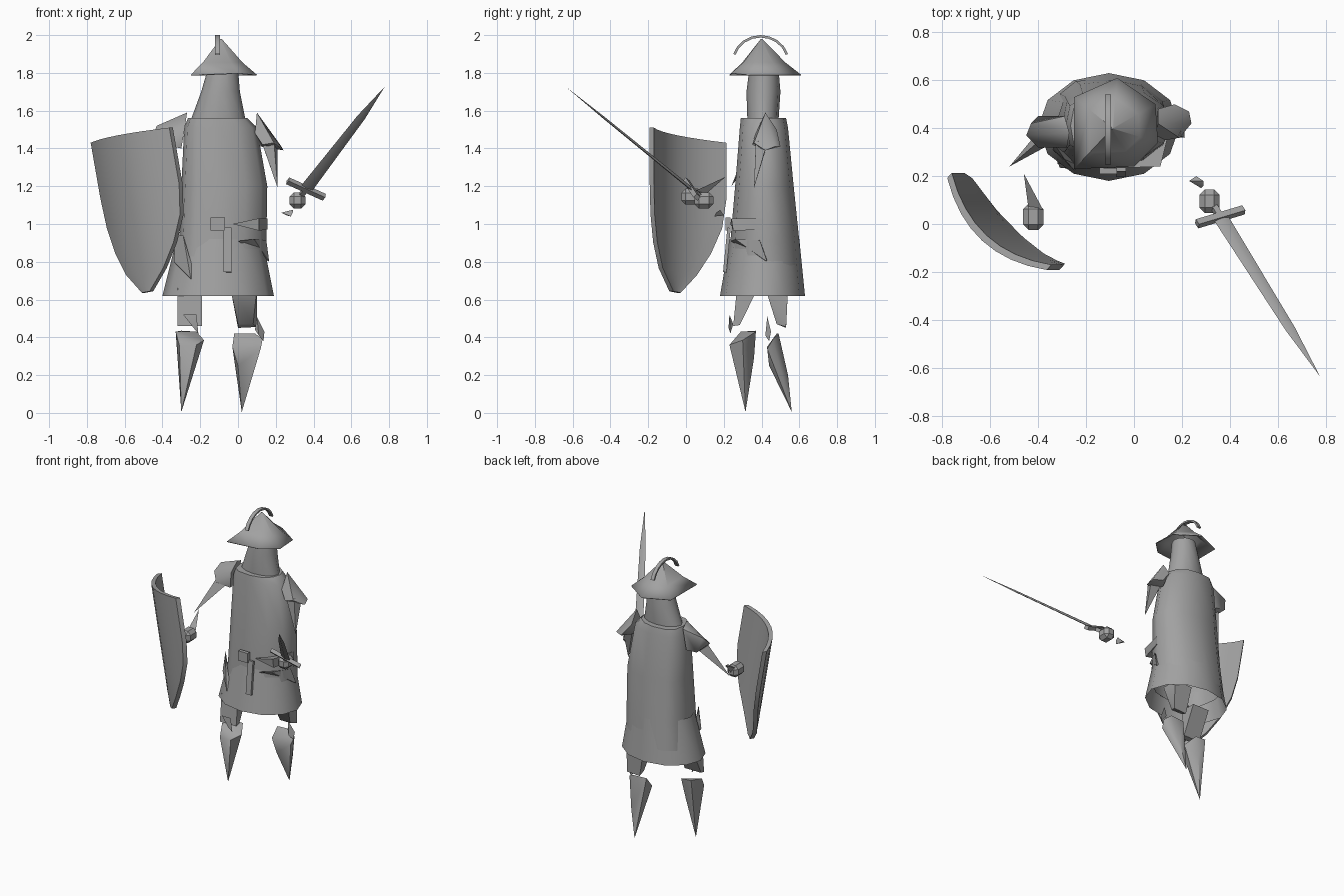
import bpy, bmesh
from math import sin, cos, pi, radians, copysign
from mathutils import Vector

if "Cube" in bpy.data.objects:
    bpy.data.objects.remove(bpy.data.objects["Cube"], do_unlink=True)

grey = bpy.data.materials.new("plain grey")
grey.use_nodes = True
grey.diffuse_color = (0.36, 0.36, 0.36, 1)
grey.node_tree.nodes["Principled BSDF"].inputs["Base Color"].default_value = grey.diffuse_color


def finish(name, bm, smooth=40):
    """Turn a bmesh into a shaded object."""
    bmesh.ops.recalc_face_normals(bm, faces=bm.faces[:])
    mesh = bpy.data.meshes.new(name)
    bm.to_mesh(mesh)
    bm.free()
    mesh.materials.append(grey)
    obj = bpy.data.objects.new(name, mesh)
    bpy.context.collection.objects.link(obj)
    bpy.ops.object.select_all(action="DESELECT")
    obj.select_set(True)
    bpy.context.view_layer.objects.active = obj
    bpy.ops.object.shade_smooth_by_angle(angle=radians(smooth))
    return obj


def skin(name, rings, cap_top=False, smooth=45):
    """Bridge closed loops of points, from the top ring down."""
    bm = bmesh.new()
    loops = [[bm.verts.new(p) for p in ring] for ring in rings]
    count = len(loops[0])
    for a, b in zip(loops, loops[1:]):
        for i in range(count):
            j = (i + 1) % count
            bm.faces.new((a[i], a[j], b[j], b[i]))
    if cap_top:
        bm.faces.new(loops[0])
    return finish(name, bm, smooth)


def oval(z, left, right, front, back, sides=12, square=1.0):
    """Elliptic ring; square below one gives fuller corners on the -x side."""
    cx, cy = (left + right) / 2, (front + back) / 2
    rx, ry = (right - left) / 2, (back - front) / 2
    ring = []
    for i in range(sides):
        t = 2 * pi * i / sides + pi / 2
        power = square if cos(t) < 0 else 1
        c, s = (copysign(abs(f) ** power, f) for f in (cos(t), sin(t)))
        ring.append((cx + rx * c, cy + ry * s, z))
    return ring


def shard(name, *points):
    """Faceted solid wrapped around a few points."""
    bm = bmesh.new()
    for p in points:
        bm.verts.new(p)
    bmesh.ops.convex_hull(bm, input=bm.verts[:])
    loose = [v for v in bm.verts if not v.link_faces]
    bmesh.ops.delete(bm, geom=loose, context="VERTS")
    return finish(name, bm, 55)


def bar(name, start, end, side, width, depth):
    """Box running from start to end, with its width along side."""
    start, end = Vector(start), Vector(end)
    run = (end - start).normalized()
    wide = Vector(side)
    wide = (wide - run * wide.dot(run)).normalized()
    deep = run.cross(wide)
    return shard(name, *[p + wide * i * width / 2 + deep * j * depth / 2
                         for p in (start, end) for i in (-1, 1) for j in (-1, 1)])


def bevelled_block(name, centre, size):
    bm = bmesh.new()
    bmesh.ops.create_cube(bm, size=1)
    bmesh.ops.scale(bm, vec=size, verts=bm.verts[:])
    bmesh.ops.bevel(bm, geom=bm.edges[:], offset=min(size) * 0.27, segments=1, affect="EDGES")
    bmesh.ops.translate(bm, vec=centre, verts=bm.verts[:])
    return finish(name, bm, 20)


# Torso and flared skirt, open at the hem
torso = [(1.56, -0.265, 0.05, 0.29, 0.53), (1.51, -0.285, 0.10, 0.285, 0.54),
         (1.20, -0.30, 0.155, 0.26, 0.57), (0.91, -0.31, 0.15, 0.235, 0.60),
         (0.72, -0.33, 0.15, 0.232, 0.613)]
skin("torso", [oval(*ring, square=0.65) for ring in torso], cap_top=True)
skin("skirt", [oval(0.92, -0.325, 0.13, 0.232, 0.60), oval(0.62, -0.40, 0.19, 0.18, 0.63)])

# Neck and head under the hat
skin("head", [oval(1.82, -0.16, 0.0, 0.335, 0.49),
              oval(1.70, -0.195, 0.01, 0.32, 0.50),
              oval(1.55, -0.25, 0.04, 0.325, 0.49)], cap_top=True)

# Pointed hat with an uneven brim
brim = [Vector(p) for p in ((-0.25, 0.23, 1.79), (0.0, 0.24, 1.80), (0.10, 0.34, 1.79),
                            (0.09, 0.50, 1.79), (-0.07, 0.61, 1.79), (-0.25, 0.53, 1.79))]
peak = Vector((-0.09, 0.40, 1.98))


def hat_ring(share, z):
    return [(peak.x + (p.x - peak.x) * share, peak.y + (p.y - peak.y) * share, z) for p in brim]


hat = skin("hat", [hat_ring(0.02, 1.98), hat_ring(0.6, 1.855), brim], cap_top=True, smooth=50)
rim = hat.modifiers.new("thickness", "SOLIDIFY")
rim.thickness = 0.006

# Arched crest over the hat
crest = []
for i in range(9):
    a = radians(18 + i * 18)
    crest.append([(-0.108 + dx, 0.395 + (0.14 + dr) * cos(a), 1.855 + (0.132 + dr) * sin(a))
                  for dx, dr in ((-0.013, 0), (0.013, 0), (0.013, 0.013), (-0.013, 0.013))])
skin("crest", crest, cap_top=True, smooth=25)

# Right shoulder, arm and hand
shard("right_shoulder", (-0.27, 0.38, 1.59), (-0.29, 0.45, 1.56), (-0.43, 0.42, 1.52),
      (-0.45, 0.37, 1.47), (-0.40, 0.45, 1.42), (-0.28, 0.32, 1.52), (-0.31, 0.44, 1.41),
      (-0.30, 0.34, 1.40), (-0.40, 0.32, 1.42))
shard("right_upper_arm", (-0.30, 0.36, 1.45), (-0.32, 0.44, 1.48), (-0.38, 0.36, 1.50),
      (-0.38, 0.41, 1.42), (-0.52, 0.24, 1.20))
shard("right_forearm", (-0.46, 0.21, 1.25), (-0.44, 0.06, 1.17), (-0.38, 0.06, 1.18),
      (-0.41, 0.06, 1.12))
bevelled_block("right_hand", (-0.42, 0.03, 1.145), (0.085, 0.11, 0.085))

# Left shoulder, arm and hand
shard("left_shoulder", (0.10, 0.42, 1.59), (0.09, 0.37, 1.48), (0.10, 0.48, 1.50),
      (0.13, 0.35, 1.42), (0.19, 0.36, 1.43), (0.24, 0.42, 1.39), (0.23, 0.47, 1.41),
      (0.17, 0.50, 1.41), (0.12, 0.44, 1.41))
shard("left_upper_arm", (0.12, 0.37, 1.45), (0.19, 0.37, 1.44), (0.21, 0.43, 1.43),
      (0.13, 0.43, 1.42), (0.21, 0.36, 1.19))
shard("left_wrist", (0.23, 0.18, 1.06), (0.26, 0.20, 1.045), (0.29, 0.18, 1.075),
      (0.28, 0.15, 1.04), (0.29, 0.16, 1.06))
bevelled_block("left_hand", (0.315, 0.095, 1.125), (0.085, 0.10, 0.085))

# Sword
hilt, tip = Vector((0.36, 0.03, 1.185)), Vector((0.777, -0.637, 1.727))
across = Vector((0.2, 0.06, -0.09)).normalized()
along = (tip - hilt).normalized()
flat = along.cross(across).normalized()
bar("sword_guard", hilt - across * 0.11, hilt + across * 0.11, along, 0.03, 0.026)
bar("sword_grip", hilt - along * 0.10, hilt, across, 0.025, 0.025)
shard("sword_blade", *[p + v * s for p, k in ((hilt, 1), (hilt.lerp(tip, 0.7), 0.65))
                       for v, s in ((across, 0.034 * k), (across, -0.034 * k),
                                    (flat, 0.009 * k), (flat, -0.009 * k))], tip)

# Curved shield, tapering to the bottom, thickened towards the body
centre, half = Vector((-0.572, 0.0, 1.47)), Vector((0.208, -0.192, 0.04))
bulge, drop = Vector((-0.062, -0.070, 0)), Vector((0.145, 0, -0.83))
taper = [(0, 1), (0.36, 1), (0.55, 0.93), (0.72, 0.74), (0.87, 0.47), (1, 0.1)]
bm = bmesh.new()
rows = []
for t, width in taper:
    spots = [width * (k / 4 - 1) for k in range(9)]
    rows.append([bm.verts.new(centre + half * u + bulge * (1 - u * u) + drop * t) for u in spots])
for a, b in zip(rows, rows[1:]):
    for k in range(8):
        bm.faces.new((a[k], b[k], b[k + 1], a[k + 1]))
inner = bmesh.ops.extrude_face_region(bm, geom=bm.faces[:], use_keep_orig=True)["geom"]
bmesh.ops.translate(bm, vec=(0.019, 0.022, 0),
                    verts=[v for v in inner if isinstance(v, bmesh.types.BMVert)])
finish("shield", bm, 35)

# Belt buckle, hanging strap and loose belt pieces
bar("belt_buckle", (-0.145, 0.222, 1.0), (-0.07, 0.222, 1.0), (0, 0, 1), 0.07, 0.025)
bar("belt_strap", (-0.055, 0.228, 0.98), (-0.055, 0.205, 0.745), (1, 0, 0), 0.042, 0.018)
shard("belt_left", (-0.03, 0.235, 1.0), (0.11, 0.24, 1.03), (0.11, 0.25, 0.965),
      (0.155, 0.42, 1.03), (0.155, 0.42, 0.97))
shard("left_pouch", (0.0, 0.235, 0.91), (0.085, 0.26, 0.92), (0.15, 0.39, 0.915),
      (0.10, 0.42, 0.85), (0.165, 0.43, 0.80))
shard("right_pouch", (-0.33, 0.33, 0.94), (-0.29, 0.27, 0.94), (-0.25, 0.225, 0.71),
      (-0.34, 0.31, 0.80), (-0.22, 0.24, 0.70))

# Right leg steps forward
shard("right_thigh", *[(x, y, z) for x in (-0.32, -0.19)
                       for y, z in ((0.27, 0.66), (0.38, 0.66), (0.285, 0.465), (0.25, 0.46))])
shard("right_knee", (-0.29, 0.23, 0.52), (-0.22, 0.23, 0.52), (-0.21, 0.235, 0.42),
      (-0.235, 0.225, 0.45), (-0.23, 0.25, 0.47))
shard("right_shin", (-0.33, 0.29, 0.43), (-0.30, 0.37, 0.435), (-0.22, 0.37, 0.43),
      (-0.18, 0.30, 0.385), (-0.22, 0.23, 0.36), (-0.31, 0.235, 0.355), (-0.25, 0.36, 0.29),
      (-0.30, 0.315, 0.005))

# Left leg trails behind
shard("left_thigh", (-0.04, 0.42, 0.66), (-0.04, 0.54, 0.66), (0.10, 0.42, 0.66),
      (0.10, 0.54, 0.66), (0.0, 0.48, 0.47), (0.0, 0.53, 0.45),
      (0.08, 0.48, 0.47), (0.10, 0.53, 0.455))
shard("left_knee", (0.10, 0.43, 0.51), (0.11, 0.42, 0.41), (0.135, 0.44, 0.38),
      (0.14, 0.45, 0.43), (0.09, 0.44, 0.44))
shard("left_shin", (-0.02, 0.48, 0.42), (0.09, 0.49, 0.42), (0.13, 0.46, 0.39),
      (0.12, 0.43, 0.34), (-0.03, 0.43, 0.35), (0.0, 0.44, 0.25), (0.06, 0.54, 0.20),
      (0.02, 0.56, 0.005))
